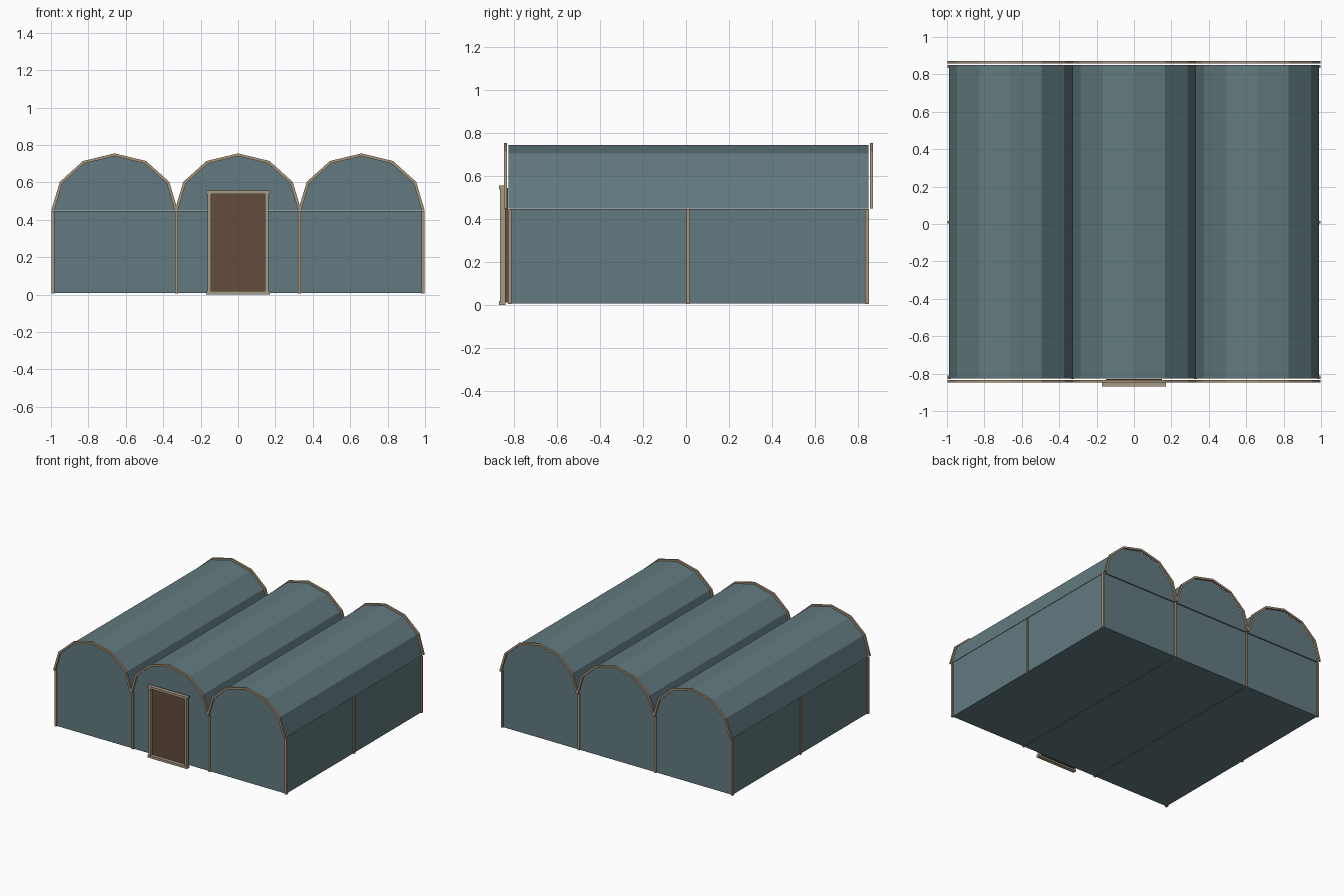
import bpy, bmesh, math

if "Cube" in bpy.data.objects:
    bpy.data.objects.remove(bpy.data.objects["Cube"])

def material(name, rgb):
    m = bpy.data.materials.new(name)
    m.diffuse_color = (*rgb, 1)
    m.use_nodes = True
    m.node_tree.nodes["Principled BSDF"].inputs["Base Color"].default_value = m.diffuse_color
    return m

TEAL = material("teal panel", (0.122, 0.195, 0.215))
WOOD = material("tan wood", (0.39, 0.30, 0.195))
FRAME = material("pale frame", (0.39, 0.33, 0.235))
DOOR = material("brown door", (0.125, 0.070, 0.046))

BAYS = (-0.66, 0.0, 0.66)
FRONT, BACK = -0.826, 0.849      # roof ends
EAVE = 0.45
MID = 0.011

def finish(name, bm, mat):
    bmesh.ops.recalc_face_normals(bm, faces=bm.faces[:])
    me = bpy.data.meshes.new(name)
    bm.to_mesh(me)
    bm.free()
    me.materials.append(mat)
    ob = bpy.data.objects.new(name, me)
    bpy.context.collection.objects.link(ob)
    return ob

def box(name, lo, hi, mat):
    bm = bmesh.new()
    bmesh.ops.create_cube(bm, size=1)
    for v in bm.verts:
        v.co = [lo[i] if v.co[i] < 0 else hi[i] for i in range(3)]
    return finish(name, bm, mat)

def prism(name, outline, y0, y1, mat):
    """Extrude an x-z outline from y0 to y1."""
    bm = bmesh.new()
    face = bm.faces.new([bm.verts.new((x, y0, z)) for x, z in outline])
    ext = bmesh.ops.extrude_face_region(bm, geom=[face])["geom"]
    for v in ext:
        if isinstance(v, bmesh.types.BMVert):
            v.co.y = y1
    return finish(name, bm, mat)

def arch(cx, rx, rz):
    """Six-sided half ellipse, left to right."""
    return [(cx - rx * math.cos(math.pi * i / 6),
             EAVE + rz * math.sin(math.pi * i / 6)) for i in range(7)]

# Bays: walls, vaulted roof, and trim arches standing just off each end
for i, cx in enumerate(BAYS):
    n = str(i + 1)
    box("bay_wall_" + n, (cx - 0.329, FRONT + 0.006, 0.008),
        (cx + 0.329, BACK - 0.006, EAVE - 0.002), TEAL)
    prism("vault_roof_" + n, arch(cx, 0.33, 0.296), FRONT, BACK, TEAL)
    band = arch(cx, 0.338, 0.305) + arch(cx, 0.322, 0.290)[::-1]
    prism("front_arch_trim_" + n, band, -0.848, -0.834, WOOD)
    prism("back_arch_trim_" + n, band, 0.857, 0.871, WOOD)

# Wall posts: front, back and middle of the sides
for x in (-0.99, -0.33, 0.33, 0.99):
    w = 0.008
    for label, y in (("front", -0.82), ("back", 0.842)):
        box(label + "_post", (x - w, y - 0.009, 0.006),
            (x + w, y + 0.009, EAVE - 0.002), WOOD)
for x in (-0.99, 0.99):
    box("side_post", (x - 0.008, MID - 0.009, 0.006),
        (x + 0.008, MID + 0.006, EAVE - 0.002), WOOD)

# Door and its frame
box("door", (-0.15, -0.843, 0.012), (0.15, -0.828, 0.545), DOOR)
for s in (-1, 1):
    xs = sorted((s * 0.145, s * 0.164))
    box("door_jamb", (xs[0], -0.866, 0.01), (xs[1], -0.841, 0.545), FRAME)
box("door_sill", (-0.17, -0.87, 0.0), (0.17, -0.841, 0.018), FRAME)
box("door_head", (-0.17, -0.87, 0.539), (0.17, -0.841, 0.557), FRAME)
